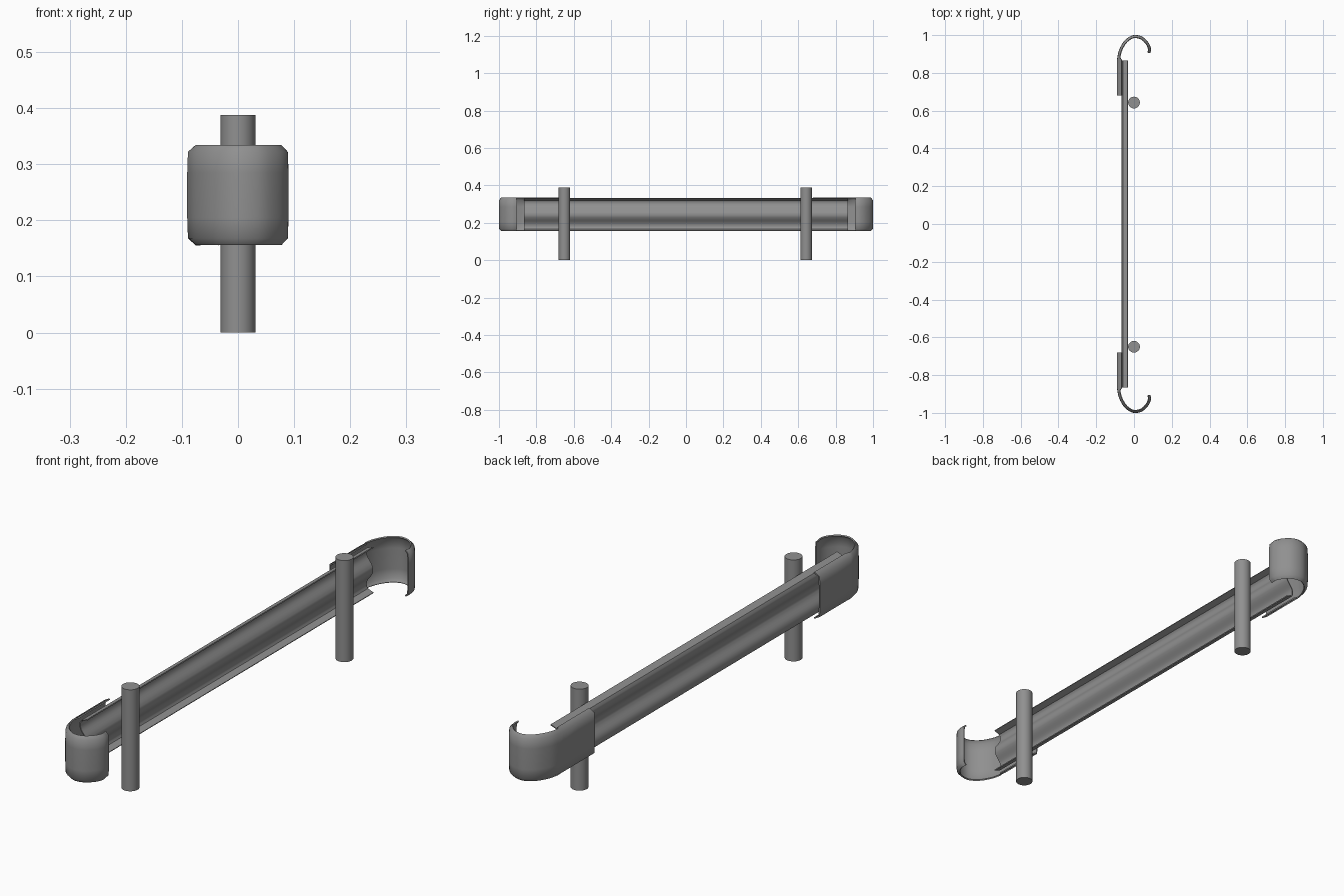
import bpy, math
from mathutils import Vector

if "Cube" in bpy.data.objects:
    bpy.data.objects.remove(bpy.data.objects["Cube"])

MID_Z = 0.244      # height of the rail's centre line

# Dark grey steel
steel = bpy.data.materials.new("dark_steel")
steel.diffuse_color = (0.28, 0.28, 0.28, 1)
steel.use_nodes = True
steel.node_tree.nodes["Principled BSDF"].inputs["Base Color"].default_value = steel.diffuse_color


def sheet(name, rows, thickness, angle=35):
    """Skin a grid of points (list of rows) and give it sheet-metal thickness."""
    n = len(rows[0])
    verts = [p for r in rows for p in r]
    faces = [(i * n + j, i * n + j + 1, (i + 1) * n + j + 1, (i + 1) * n + j)
             for i in range(len(rows) - 1) for j in range(n - 1)]
    me = bpy.data.meshes.new(name)
    me.from_pydata(verts, [], faces)
    me.materials.append(steel)
    ob = bpy.data.objects.new(name, me)
    bpy.context.collection.objects.link(ob)
    bpy.context.view_layer.objects.active = ob
    ob.select_set(True)
    mod = ob.modifiers.new("thickness", 'SOLIDIFY')
    mod.thickness = thickness
    mod.offset = 0
    bpy.ops.object.modifier_apply(modifier=mod.name)
    bpy.ops.object.shade_smooth_by_angle(angle=math.radians(angle))
    ob.select_set(False)
    return ob


def spline(points, steps):
    """Catmull-Rom curve through 2D points."""
    pts = [Vector(p) for p in points]
    pts = [2 * pts[0] - pts[1]] + pts + [2 * pts[-1] - pts[-2]]
    out = []
    for a, b, c, d in zip(pts, pts[1:], pts[2:], pts[3:]):
        for k in range(steps):
            t = k / steps
            out.append(0.5 * (2 * b + (c - a) * t + (2 * a - 5 * b + 4 * c - d) * t * t
                              + (3 * b - a - 3 * c + d) * t ** 3))
    return out + [pts[-2]]


# Round posts
for y, label in ((-0.650, "front"), (0.643, "back")):
    bpy.ops.mesh.primitive_cylinder_add(vertices=32, radius=0.031, depth=0.388,
                                        location=(0, y, 0.194))
    post = bpy.context.object
    post.name = label + "_post"
    post.data.materials.append(steel)
    bpy.ops.object.shade_smooth_by_angle(angle=math.radians(35))
    post.select_set(False)

# W-shaped rail: lip, ridge, central valley, then mirrored
half = [(-0.033, 0.087), (-0.057, 0.078)]
half += spline([(-0.062, 0.070), (-0.063, 0.058), (-0.058, 0.042),
                (-0.043, 0.022), (-0.036, 0.008)], 3)
profile = half + [(x, -z) for x, z in reversed(half)]
sheet("rail", [[(x, y, MID_Z + z) for x, z in profile] for y in (-0.865, 0.865)], 0.004)

# Curled end terminals: softly lipped section swept along a hook path
path = [Vector((-0.088, 0.68)), Vector((-0.088, 0.78))]
path += spline([(-0.088, 0.87), (-0.077, 0.92), (-0.052, 0.965), (-0.020, 0.991),
                (0.010, 0.998), (0.045, 0.988), (0.074, 0.960), (0.087, 0.930),
                (0.085, 0.905)], 4)
for side, label in ((-1, "front"), (1, "back")):
    rows = []
    for i, p in enumerate(path):
        t = (path[min(i + 1, len(path) - 1)] - path[max(i - 1, 0)]).normalized()
        inward = Vector((t.y, -t.x))
        lip = 0.022 if p.y < 0.875 and p.x < 0 else 0.012
        row = []
        for z, d in ((0.0875, lip), (0.076, 0.001), (0.04, 0), (-0.04, 0),
                     (-0.076, 0.001), (-0.0875, lip)):
            q = p + inward * d
            row.append((q.x, side * q.y, MID_Z + 0.001 + z))
        rows.append(row)
    if side < 0:
        rows.reverse()
    sheet(label + "_terminal", rows, 0.005, 70)
